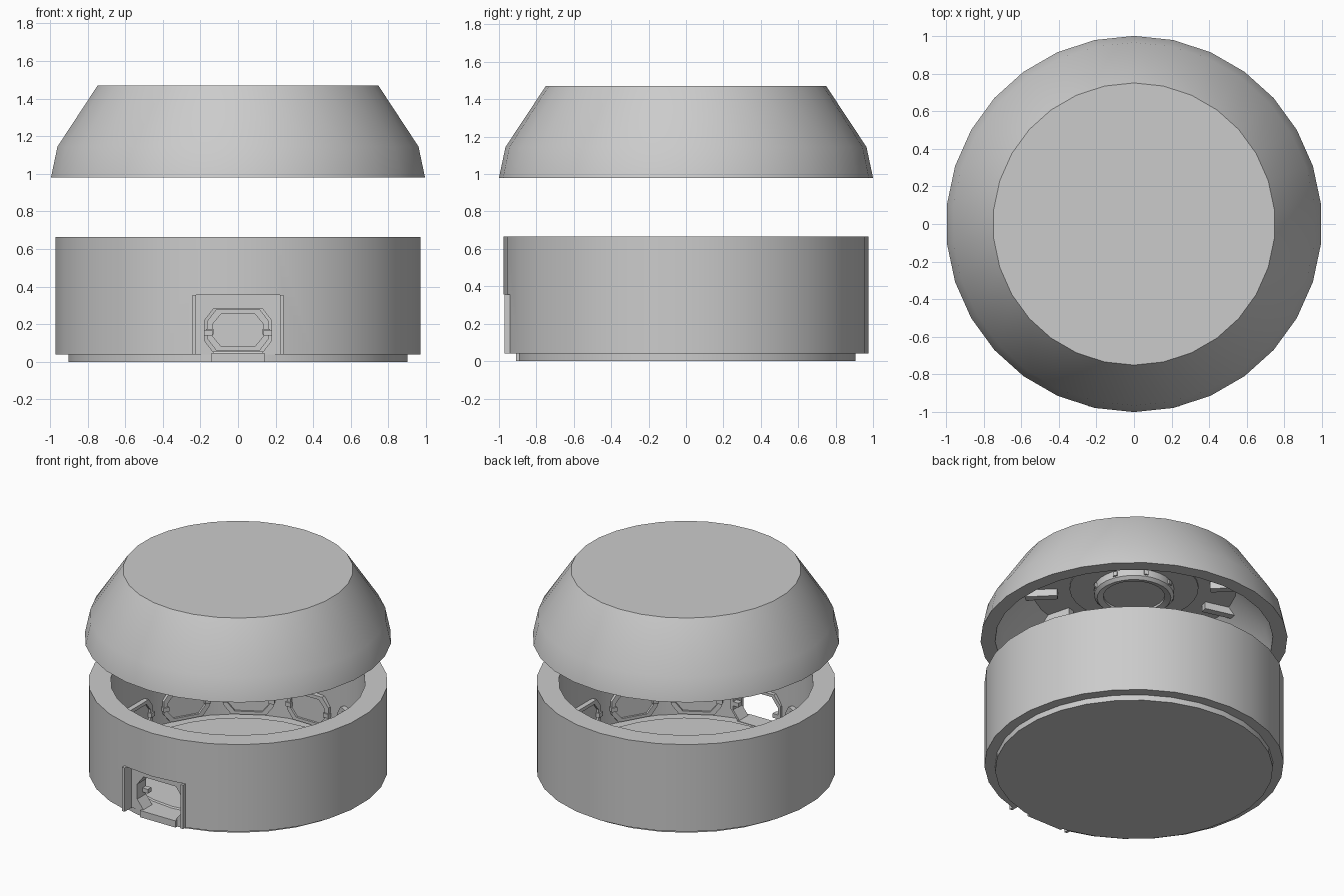
import bpy, bmesh, math
from mathutils import Matrix, Vector

if "Cube" in bpy.data.objects:
    bpy.data.objects.remove(bpy.data.objects["Cube"])

SIDES = 30
TAU = 2 * math.pi


def finish(bm, name, smooth=False):
    bmesh.ops.recalc_face_normals(bm, faces=bm.faces)
    me = bpy.data.meshes.new(name)
    bm.to_mesh(me)
    bm.free()
    ob = bpy.data.objects.new(name, me)
    bpy.context.collection.objects.link(ob)
    if smooth:
        shade(ob)
    return ob


def activate(ob):
    bpy.ops.object.select_all(action='DESELECT')
    ob.select_set(True)
    bpy.context.view_layer.objects.active = ob


def shade(ob):
    activate(ob)
    bpy.ops.object.shade_smooth_by_angle(angle=math.radians(30))


def lathe(name, profile, closed=False, sides=SIDES, smooth=True):
    """Spin an (r, z) profile about z; open profiles get end caps."""
    bm = bmesh.new()
    rings = [[bm.verts.new((r * math.sin(TAU * i / sides), r * math.cos(TAU * i / sides), z))
              for i in range(sides)] for r, z in profile]
    pairs = list(zip(rings, rings[1:]))
    if closed:
        pairs.append((rings[-1], rings[0]))
    else:
        bm.faces.new(rings[0])
        bm.faces.new(rings[-1])
    for a, b in pairs:
        for i in range(sides):
            j = (i + 1) % sides
            bm.faces.new((a[i], a[j], b[j], b[i]))
    return finish(bm, name, smooth)


def box(name, lo, hi, turn=0):
    lo, hi = Vector(lo), Vector(hi)
    bm = bmesh.new()
    bmesh.ops.create_cube(bm, size=1, matrix=Matrix.Rotation(turn, 4, 'Z')
                          @ Matrix.Translation((lo + hi) / 2)
                          @ Matrix.Diagonal((*(hi - lo), 1)))
    return finish(bm, name)


def octagon(w, z0, z1, cx, cz):
    """Octagon in the xz plane, half width w, chamfer cx by cz."""
    half = [(w - cx, z0), (w, z0 + cz), (w, z1 - cz), (w - cx, z1)]
    return half + [(-x, z) for x, z in reversed(half)]


def prism(name, outer, y0, y1, inner=None, turn=0):
    """Extrude an xz outline along y, as a solid or as a frame with a hole."""
    bm = bmesh.new()
    n = len(outer)
    loops = [[bm.verts.new((x, y, z)) for x, z in o]
             for o in ([outer, inner] if inner else [outer]) for y in (y0, y1)]
    quads = [(loops[0], loops[1])]
    if inner:
        quads += [(loops[1], loops[3]), (loops[3], loops[2]), (loops[2], loops[0])]
    else:
        bm.faces.new(loops[0])
        bm.faces.new(loops[1])
    for a, b in quads:
        for i in range(n):
            j = (i + 1) % n
            bm.faces.new((a[i], a[j], b[j], b[i]))
    bm.transform(Matrix.Rotation(turn, 4, 'Z'))
    return finish(bm, name)


def cut(ob, cutter):
    mod = ob.modifiers.new("cut", 'BOOLEAN')
    mod.operation = 'DIFFERENCE'
    mod.solver = 'EXACT'
    mod.object = cutter
    activate(ob)
    bpy.ops.object.modifier_apply(modifier=mod.name)
    bpy.data.objects.remove(cutter)


# floor slab with a raised central disc
lathe("floor_slab", [(0.905, 0), (0.905, 0.045)])
lathe("floor_disc", [(0.76, 0.04), (0.75, 0.055)])

# round wall, recessed at the front and pierced by an octagonal doorway
wall = lathe("round_wall", [(0.83, 0.04), (0.975, 0.04), (0.975, 0.665), (0.83, 0.665)],
             closed=True, smooth=False)
door = octagon(0.178, 0.047, 0.285, 0.05, 0.065)
cut(wall, box("recess_cutter", (-0.24, -1.2, 0), (0.24, -0.89, 0.355)))
cut(wall, prism("door_cutter", door, -1.2, -0.6))
shade(wall)

# door surround: jambs, sill, inner frame and latches
for s, side in ((-1, "left"), (1, "right")):
    xs = sorted((s * 0.222, s * 0.243))
    box(f"door_jamb_{side}", (xs[0], -0.97, 0.04), (xs[1], -0.88, 0.355))
    xs = sorted((s * 0.135, s * 0.178))
    box(f"door_latch_{side}", (xs[0], -0.83, 0.14), (xs[1], -0.79, 0.17))
box("door_sill", (-0.14, -0.91, 0), (0.14, -0.78, 0.048))
prism("door_inner_frame", octagon(0.2, 0.046, 0.305, 0.055, 0.07), -0.84, -0.79, inner=door)

# framed octagonal panels around the inside, one every 30 degrees
for k in range(1, 12):
    a = TAU * k / 12
    prism(f"panel_frame_{k}", octagon(0.165, 0.06, 0.28, 0.05, 0.065), -0.84, -0.79,
          inner=octagon(0.135, 0.082, 0.255, 0.045, 0.055), turn=a)
    prism(f"panel_plate_{k}", octagon(0.137, 0.08, 0.257, 0.045, 0.055), -0.835, -0.805, turn=a)
    for s in (-1, 1):
        xs = sorted((s * 0.13, s * 0.17))
        box(f"panel_latch_{k}", (xs[0], -0.83, 0.145), (xs[1], -0.78, 0.175), turn=a)

# floating roof, hollow underneath
lathe("roof", [(0.67, 1.37), (0.87, 1.13), (0.905, 0.98), (1.0, 0.98), (0.965, 1.145), (0.75, 1.47)])

# ceiling ring, hub and lamp
lathe("ceiling_ring", [(0.42, 1.375), (0.42, 1.36)])
lathe("hub_ring", [(0.20, 1.375), (0.20, 1.30), (0.24, 1.29), (0.26, 1.31), (0.26, 1.375)], closed=True)
lathe("hub_lamp", [(0.205, 1.375), (0.205, 1.315)])
for k in range(8):
    box(f"hub_stud_{k}", (-0.015, -0.27, 1.32), (0.015, -0.25, 1.35), turn=TAU * (k + 0.5) / 8)

# radial ceiling ribs between the wall panels
for k in range(12):
    box(f"ceiling_rib_{k}", (-0.025, -0.72, 1.32), (0.025, -0.5, 1.375), turn=TAU * (k + 0.5) / 12)
